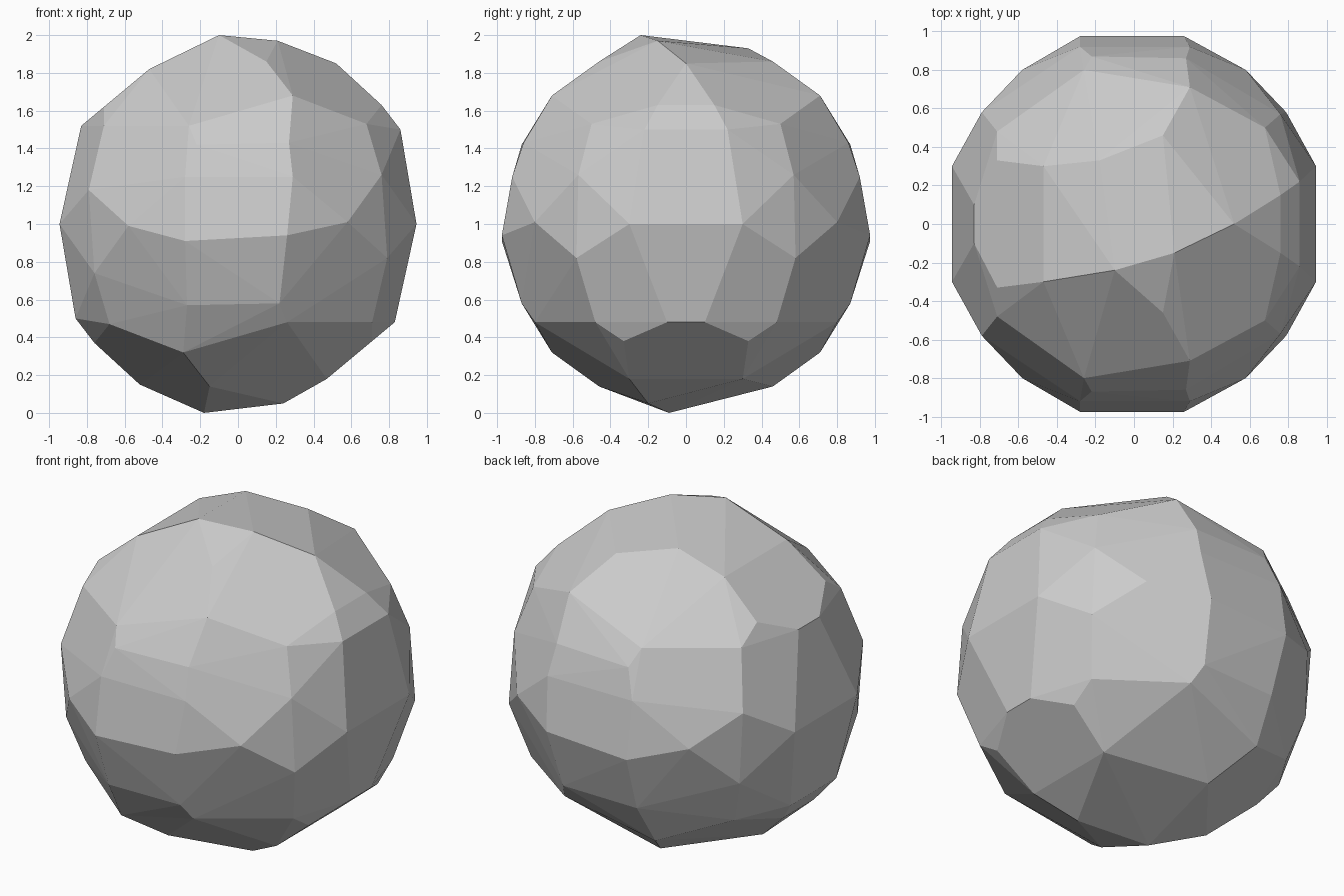
import bpy, bmesh

if "Cube" in bpy.data.objects:
    bpy.data.objects.remove(bpy.data.objects["Cube"])

# Corner points relative to the ball centre, repeated by y mirror and a half turn about y
repeated = [
    (.945, .30, 0), (.58, .80, .01), (.76, .57, .26), (.68, .50, .53),
    (.29, .71, .68), (.15, .46, .86), (.52, 0, .85), (.76, .15, .63),
    (.79, .58, -.18), (.83, .10, -.52), (.71, .33, -.62), (.71, .48, -.52),
    (.47, .30, -.82), (.26, .80, -.52), (.22, .87, -.42), (.27, .86, .43),
    (.86, .22, .50),
]
# Corners mirrored front to back only
mirrored = [(.26, .975, -.06), (-.28, .975, -.09), (.29, .92, .25),
            (-.28, .92, .25), (.90, .24, .25)]
# Uneven cap corners on the top and underside
caps = [(.21, -.15, .97), (-.10, -.24, 1.0), (-.18, .33, .93),
        (.24, -.20, -.95), (-.18, -.09, -1.0)]

points = set(caps)
for x, y, z in repeated:
    for s in (1, -1):
        points.add((x, s * y, z))
        points.add((-x, s * y, -z))
for x, y, z in mirrored:
    points.update([(x, y, z), (x, -y, z)])

# Faceted shell stretched over the corners
bm = bmesh.new()
for x, y, z in sorted(points):
    bm.verts.new((x, y, z + 1))
bmesh.ops.convex_hull(bm, input=bm.verts[:])
bmesh.ops.delete(bm, geom=[v for v in bm.verts if not v.link_faces], context='VERTS')
bmesh.ops.dissolve_limit(bm, angle_limit=0.03, verts=bm.verts[:], edges=bm.edges[:])
bmesh.ops.recalc_face_normals(bm, faces=bm.faces[:])
mesh = bpy.data.meshes.new("faceted_ball")
bm.to_mesh(mesh)
bm.free()
ball = bpy.data.objects.new("faceted_ball", mesh)
bpy.context.collection.objects.link(ball)
